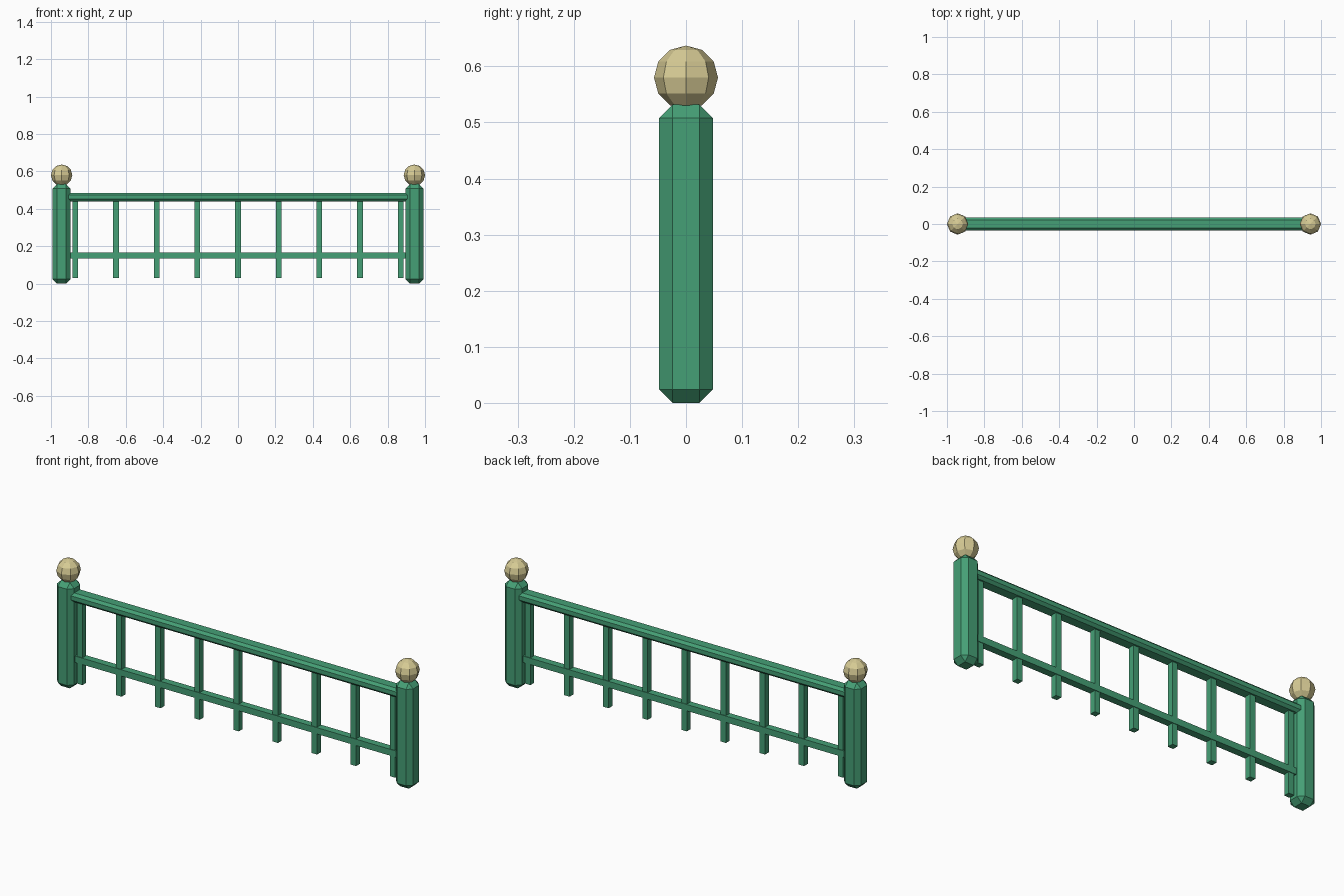
import bpy, bmesh

if "Cube" in bpy.data.objects:
    bpy.data.objects.remove(bpy.data.objects["Cube"], do_unlink=True)


def make_material(name, colour):
    mat = bpy.data.materials.new(name)
    mat.use_nodes = True
    mat.diffuse_color = colour
    mat.node_tree.nodes["Principled BSDF"].inputs["Base Color"].default_value = colour
    return mat


green = make_material("green paint", (0.06, 0.35, 0.18, 1))
gold = make_material("pale gold", (0.68, 0.60, 0.30, 1))


def finish(bm, name, mat, location):
    mesh = bpy.data.meshes.new(name)
    bm.to_mesh(mesh)
    bm.free()
    mesh.materials.append(mat)
    obj = bpy.data.objects.new(name, mesh)
    obj.location = location
    bpy.context.collection.objects.link(obj)
    return obj


def box(name, size, location, chamfer=0):
    bm = bmesh.new()
    bmesh.ops.create_cube(bm, size=1)
    bmesh.ops.scale(bm, vec=size, verts=bm.verts)
    if chamfer:
        bmesh.ops.bevel(bm, geom=bm.edges[:], offset=chamfer, segments=1,
                        affect='EDGES', profile=0.5)
    return finish(bm, name, green, location)


def ball(name, radius, location):
    bm = bmesh.new()
    bmesh.ops.create_uvsphere(bm, u_segments=8, v_segments=6, radius=radius)
    return finish(bm, name, gold, location)


# Chamfered end posts with faceted ball finials
POST_X = 0.943
for side, label in ((-1, "right"), (1, "left")):
    box(f"{label}_post", (0.096, 0.096, 0.532), (side * POST_X, 0, 0.266), 0.024)
    ball(f"{label}_finial", 0.057, (side * POST_X, 0, 0.58))

# Chamfered handrail and plain lower rail
box("top_rail", (1.84, 0.07, 0.046), (0, 0, 0.463), 0.0125)
box("lower_rail", (1.84, 0.036, 0.032), (0, 0, 0.151))

# Evenly spaced square balusters
COUNT, PITCH = 9, 0.2175
for i in range(COUNT):
    x = (i - (COUNT - 1) / 2) * PITCH
    box(f"baluster_{i + 1}", (0.03, 0.03, 0.42), (x, 0, 0.24))
